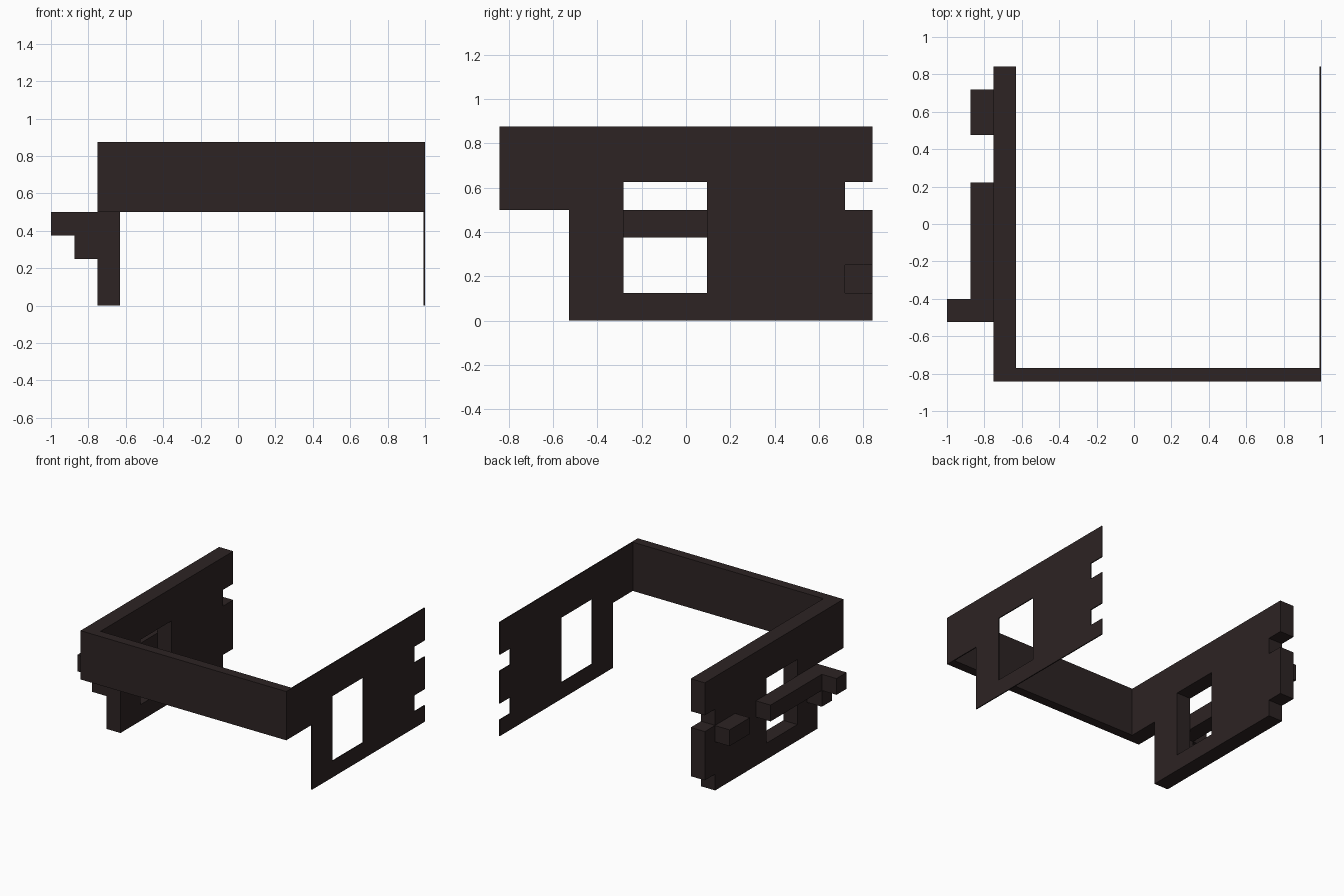
import bpy, bmesh
from mathutils import Vector

if "Cube" in bpy.data.objects:
    bpy.data.objects.remove(bpy.data.objects["Cube"])

dark = bpy.data.materials.new("dark_brown")
dark.diffuse_color = (0.026, 0.017, 0.017, 1)
dark.use_nodes = True
dark.node_tree.nodes["Principled BSDF"].inputs["Base Color"].default_value = dark.diffuse_color


def finish(name, bm):
    bmesh.ops.recalc_face_normals(bm, faces=bm.faces[:])
    mesh = bpy.data.meshes.new(name)
    bm.to_mesh(mesh)
    bm.free()
    mesh.materials.append(dark)
    obj = bpy.data.objects.new(name, mesh)
    bpy.context.collection.objects.link(obj)
    return obj


def box(name, x, y, z):
    bm = bmesh.new()
    bmesh.ops.create_cube(bm, size=1)
    for v in bm.verts:
        v.co = Vector([(a + b) / 2 + c * (b - a) for (a, b), c in zip((x, y, z), v.co)])
    return finish(name, bm)


def wall(name, x0, x1, loops):
    """Fill (y, z) outlines, with inner loops as holes, and extrude along x."""
    bm = bmesh.new()
    edges = []
    for loop in loops:
        vs = [bm.verts.new((x0, y, z)) for y, z in loop]
        edges += [bm.edges.new((vs[i - 1], vs[i])) for i in range(len(vs))]
    bmesh.ops.triangle_fill(bm, use_beauty=True, use_dissolve=False,
                            edges=edges, normal=(1, 0, 0))
    res = bmesh.ops.extrude_face_region(bm, geom=bm.faces[:], use_keep_orig=True)
    moved = [g for g in res["geom"] if isinstance(g, bmesh.types.BMVert)]
    bmesh.ops.translate(bm, vec=(x1 - x0, 0, 0), verts=moved)
    return finish(name, bm)


F, B, N = -0.842, 0.842, 0.717          # front edge, back edge, notch depth
window = [(-0.282, 0.125), (0.094, 0.125), (0.094, 0.625), (-0.282, 0.625)]
front = [(B, 0.875), (F, 0.875), (F, 0.5), (-0.528, 0.5), (-0.528, 0)]
upper_notch = [(B, 0.5), (N, 0.5), (N, 0.625), (B, 0.625)]

# Thick left wall, notched at the lower back corner
wall("left_wall", -0.75, -0.63,
     [front + [(N, 0), (N, 0.125), (B, 0.125)] + upper_notch, window])
# Thin right panel, notched twice on the back edge
wall("right_panel", 0.992, 1.0,
     [front + [(B, 0), (B, 0.125), (N, 0.125), (N, 0.25), (B, 0.25)] + upper_notch, window])
# Front cross beam between the walls
box("front_beam", (-0.63, 0.992), (F, -0.77), (0.5, 0.875))

# Blocks on the outside of the left wall
box("rear_block", (-0.875, -0.75), (0.475, 0.72), (0.375, 0.5))
box("side_rail", (-0.875, -0.75), (-0.524, 0.222), (0.375, 0.5))
box("rail_end", (-1.0, -0.875), (-0.524, -0.4), (0.375, 0.5))
box("rail_support", (-0.875, -0.75), (-0.524, -0.4), (0.25, 0.375))
